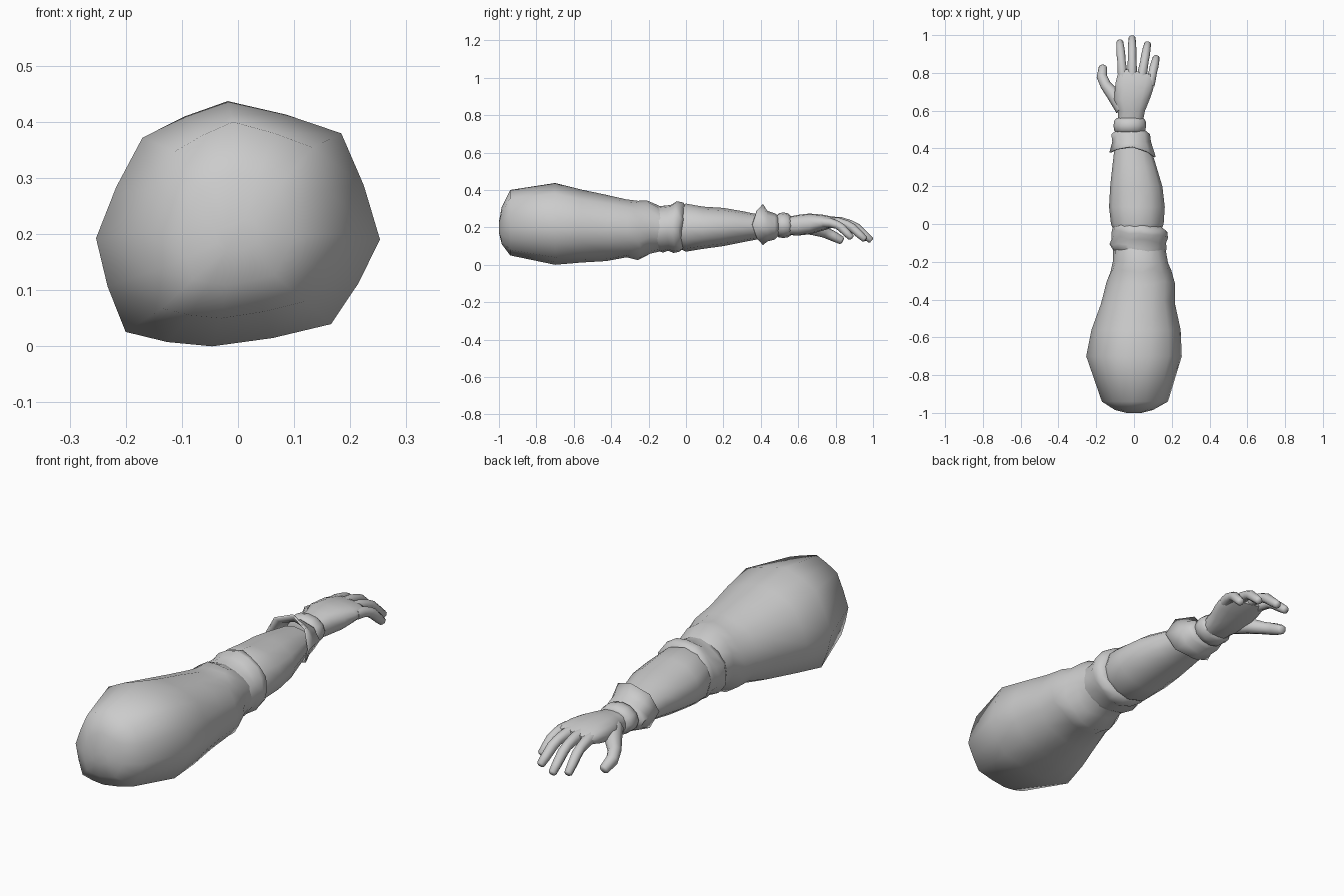
import bpy, bmesh, math, random
from mathutils import Vector

if "Cube" in bpy.data.objects:
    bpy.data.objects.remove(bpy.data.objects["Cube"])

random.seed(4)


def skin(name, rings, cap_start=True, cap_end=True, angle=60):
    """Bridge equal-sized rings of points into a smooth-shaded tube."""
    bm = bmesh.new()
    vs = [[bm.verts.new(p) for p in r] for r in rings]
    n = len(vs[0])
    for a, b in zip(vs, vs[1:]):
        for i in range(n):
            j = (i + 1) % n
            bm.faces.new((a[i], a[j], b[j], b[i]))
    if cap_start:
        bm.faces.new(vs[0])
    if cap_end:
        bm.faces.new(vs[-1])
    bmesh.ops.recalc_face_normals(bm, faces=bm.faces[:])
    me = bpy.data.meshes.new(name)
    bm.to_mesh(me)
    bm.free()
    ob = bpy.data.objects.new(name, me)
    bpy.context.collection.objects.link(ob)
    bpy.ops.object.select_all(action='DESELECT')
    ob.select_set(True)
    bpy.context.view_layer.objects.active = ob
    bpy.ops.object.shade_smooth_by_angle(angle=math.radians(angle))
    return ob


def circle(n):
    return [(math.sin(2 * math.pi * i / n), math.cos(2 * math.pi * i / n)) for i in range(n)]


def section(shape, y, x0, x1, z0, z1, skew_x=0, skew_z=0, jitter=0):
    """Fit a unit cross-section into the given x and z limits at y."""
    cx, cz, rx, rz = (x0 + x1) / 2, (z0 + z1) / 2, (x1 - x0) / 2, (z1 - z0) / 2
    return [Vector((cx + u * rx,
                    y + u * skew_x + v * skew_z + random.uniform(-jitter, jitter),
                    cz + v * rz)) for u, v in shape]


# Upper sleeve: faceted shoulder outline blending to a round elbow
corners = [(-.08, 1), (.73, .74), (1, -.14), (.65, -.83), (-.2, -1), (-.8, -.9), (-1, -.13), (-.67, .7)]
shoulder = []
for i, (u, v) in enumerate(corners):
    p, q = corners[i], corners[(i + 1) % 8]
    shoulder += [p, ((p[0] + q[0]) * .51, (p[1] + q[1]) * .51)]
round16 = circle(16)
upper = [
    (-1.0, -.04, .04, .17, .23), (-.985, -.10, .10, .11, .31), (-.94, -.17, .18, .05, .40),
    (-.70, -.253, .253, 0, .437), (-.56, -.225, .247, .012, .402), (-.42, -.175, .217, .02, .375),
    (-.31, -.145, .217, .04, .35), (-.25, -.125, .197, .025, .342), (-.20, -.11, .18, .06, .345),
    (-.13, -.11, .165, .075, .31)]
rings = []
for s in upper:
    t = min(1, max(0, (s[0] + .75) / .55))
    shape = [(a[0] * (1 - t) + b[0] * t, a[1] * (1 - t) + b[1] * t) for a, b in zip(shoulder, round16)]
    rings.append(section(shape, *s, jitter=.012 if s[0] > -.45 else 0))
skin("upper_sleeve", rings)

# Elbow folds: slanted bulging cloth ring
elbow = [(-.17, -.10, .155, .08, .31), (-.125, -.13, .172, .065, .315), (-.085, -.118, .17, .075, .32),
         (-.055, -.118, .18, .063, .34), (-.025, -.11, .176, .07, .333), (-.005, -.10, .15, .09, .31)]
skin("elbow_folds", [section(round16, *s, skew_x=-.015, skew_z=.005, jitter=.008) for s in elbow])

# Forearm sleeve
forearm = [(-.03, -.11, .145, .085, .315), (0, -.122, .157, .07, .327), (.09, -.132, .163, .085, .311),
           (.2, -.126, .15, .10, .304), (.3, -.115, .12, .12, .287), (.43, -.10, .08, .145, .26)]
skin("forearm_sleeve", [section(circle(12), *s) for s in forearm])

# Glove cuff: flared zigzag rim, open towards the elbow
eight = circle(8)
rim = section(eight, .39, -.13, .115, .105, .325)
for p, (u, v) in zip(rim, eight):
    p.y += .022 * (v * v - u * u) - .012 * u
cuff = [rim] + [section(eight, *s) for s in (
    (.435, -.115, .09, .125, .288), (.475, -.12, .085, .135, .275), (.495, -.095, .06, .155, .262))]
ob = skin("glove_cuff", cuff, cap_start=False, angle=50)
mod = ob.modifiers.new("thickness", 'SOLIDIFY')
mod.thickness = .008

# Wrist band
band = [(.483, -.09, .045, .16, .26), (.495, -.106, .06, .147, .275), (.52, -.108, .064, .143, .28),
        (.545, -.106, .062, .147, .275), (.562, -.09, .05, .157, .26)]
skin("wrist_band", [section(circle(12), *s) for s in band])

# Palm: squarish rounded sections
soft = [(math.copysign(abs(u) ** .75, u), math.copysign(abs(v) ** .85, v)) for u, v in circle(14)]
palm = [(.54, -.085, .047, .16, .255), (.60, -.085, .06, .156, .267), (.66, -.107, .085, .163, .274),
        (.73, -.100, .103, .182, .268), (.785, -.085, .112, .198, .257), (.808, -.075, .10, .208, .247)]
skin("palm", [section(soft, *s, skew_x=-.018 if s[0] > .7 else 0) for s in palm])


def finger(name, path, radii):
    """Eight-sided tube along a bent path with a rounded tip."""
    pts = [Vector(p) for p in path]
    rings = []
    for i, (p, r) in enumerate(zip(pts, radii)):
        d = pts[min(i + 1, len(pts) - 1)] - pts[max(i - 1, 0)]
        q = d.to_track_quat('Z', 'Y')
        rings.append([p + q @ Vector((u * r, v * r, 0)) for u, v in eight])
    tip = pts[-1] + (pts[-1] - pts[-2]).normalized() * .007
    rings.append([tip + (v - pts[-1]) * .6 for v in rings[-1]])
    skin(name, rings)


# Fingers: root x, root y, tip x, tip y, root z, tip z
for name, x0, y0, x1, y1, z0, z1 in (
        ("index_finger", -.058, .765, -.075, .965, .228, .140),
        ("middle_finger", -.010, .775, -.010, .987, .232, .133),
        ("ring_finger", .038, .765, .072, .955, .230, .138),
        ("little_finger", .083, .735, .118, .882, .226, .147)):
    path = [(x0 + (x1 - x0) * t, y0 + (y1 - y0) * t, z0 + (z1 - z0) * k)
            for t, k in ((0, 0), (.25, .02), (.5, .16), (.65, .34), (.85, .72), (1, 1))]
    finger(name, path, (.026, .025, .022, .023, .021, .018))

finger("thumb", [(-.06, .61, .21), (-.105, .68, .195), (-.15, .735, .175), (-.17, .78, .157), (-.164, .832, .13)],
       (.040, .037, .029, .028, .022))
